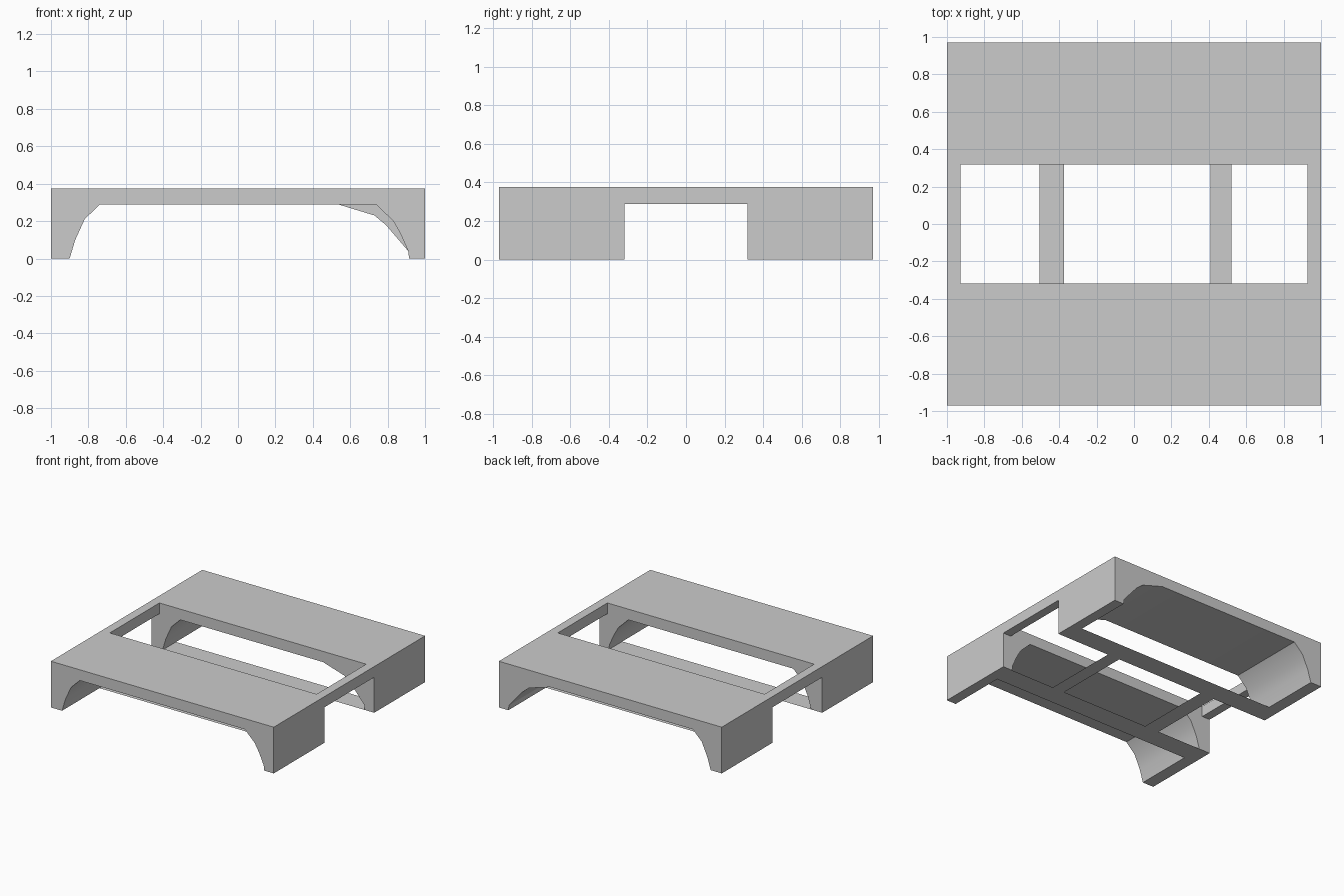
import bpy, bmesh, math

if "Cube" in bpy.data.objects:
    bpy.data.objects.remove(bpy.data.objects["Cube"])

TOP, UNDER = 0.375, 0.288
Y_IN, Y_OUT = 0.318, 0.97


def finish(name, bm):
    mesh = bpy.data.meshes.new(name)
    bm.to_mesh(mesh)
    bm.free()
    obj = bpy.data.objects.new(name, mesh)
    bpy.context.collection.objects.link(obj)
    return obj


def arch(name, right_curve, y0, y1):
    """Deck half with two curved legs: an x/z profile extruded along y."""
    left_curve = [(-0.74, UNDER), (-0.82, 0.21), (-0.87, 0.10), (-0.9, 0)]
    profile = [(-1, 0), (-1, TOP), (1, TOP), (1, 0)] + right_curve + left_curve
    bm = bmesh.new()
    face = bm.faces.new([bm.verts.new((x, y0, z)) for x, z in profile])
    ext = bmesh.ops.extrude_face_region(bm, geom=[face])
    verts = [v for v in ext["geom"] if isinstance(v, bmesh.types.BMVert)]
    bmesh.ops.translate(bm, verts=verts, vec=(0, y1 - y0, 0))
    bmesh.ops.recalc_face_normals(bm, faces=bm.faces)
    obj = finish(name, bm)
    bpy.ops.object.select_all(action='DESELECT')
    obj.select_set(True)
    bpy.context.view_layer.objects.active = obj
    bpy.ops.object.shade_smooth_by_angle(angle=math.radians(30))


# Front and back deck halves; the back one has a longer slope on the right leg
arch("front_arch", [(0.915, 0), (0.91, 0.04), (0.87, 0.13), (0.83, 0.20), (0.74, UNDER)],
     -Y_OUT, -Y_IN)
arch("back_arch", [(0.915, 0), (0.91, 0.04), (0.79, 0.18), (0.73, 0.23), (0.54, UNDER)],
     Y_IN, Y_OUT)

# Thin side rails joining the halves, open where they meet the arches
for name, x0, x1 in (("left_rail", -1, -0.928), ("right_rail", 0.928, 1)):
    bm = bmesh.new()
    ring = [(x0, UNDER), (x1, UNDER), (x1, TOP), (x0, TOP)]
    a = [bm.verts.new((x, -Y_IN, z)) for x, z in ring]
    b = [bm.verts.new((x, Y_IN, z)) for x, z in ring]
    for i in range(4):
        j = (i + 1) % 4
        bm.faces.new((a[i], a[j], b[j], b[i]))
    bmesh.ops.recalc_face_normals(bm, faces=bm.faces)
    finish(name, bm)

# Flat floor straps: paper-thin sheets on z = 0, facing down
straps = (("front_strap", -0.9, 0.915, -0.49, -Y_IN),
          ("back_strap", -0.9, 0.915, Y_IN, 0.49),
          ("left_cross_strap", -0.505, -0.375, -Y_IN, Y_IN),
          ("right_cross_strap", 0.41, 0.52, -Y_IN, Y_IN))
for name, x0, x1, y0, y1 in straps:
    bm = bmesh.new()
    corners = [(x0, y0, 0), (x0, y1, 0), (x1, y1, 0), (x1, y0, 0)]
    bm.faces.new([bm.verts.new(c) for c in corners])
    finish(name, bm)
